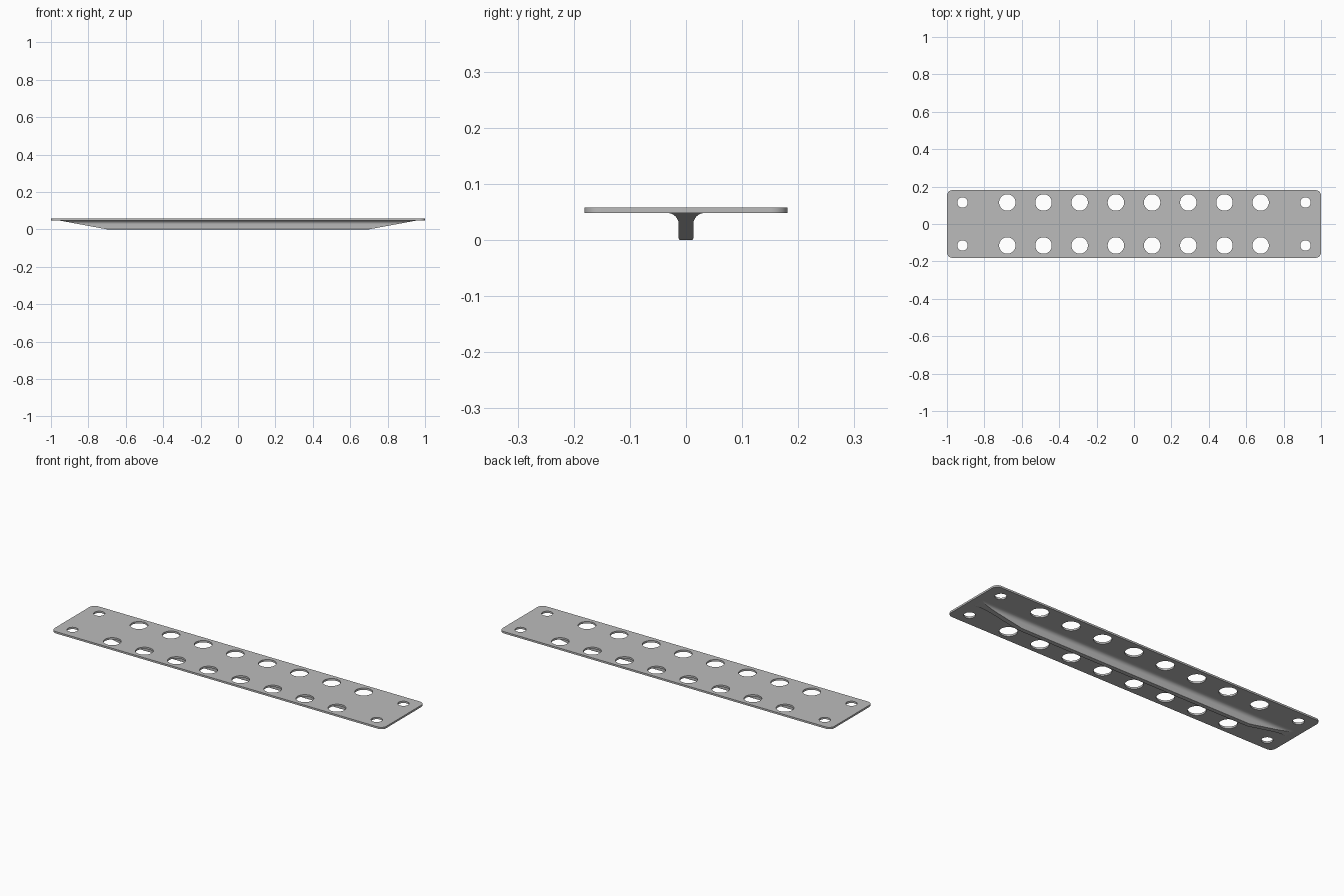
import bpy, bmesh, math

cube = bpy.data.objects.get("Cube")
if cube:
    bpy.data.objects.remove(cube)

# Single plain metal colour
grey = bpy.data.materials.new("plain_grey_metal")
grey.use_nodes = True
grey.diffuse_color = (0.5, 0.5, 0.5, 1)
grey.node_tree.nodes["Principled BSDF"].inputs["Base Color"].default_value = (0.5, 0.5, 0.5, 1)

TOP, UNDER = 0.058, 0.048
HALF_X, HALF_Y, CORNER = 1.0, 0.181, 0.03


def arc(cx, cy, r, start, end, steps):
    """Points on an arc, angles in degrees."""
    angles = [math.radians(start + (end - start) * i / steps) for i in range(steps + 1)]
    return [(cx + r * math.cos(a), cy + r * math.sin(a)) for a in angles]


def finish(obj):
    obj.data.materials.clear()
    obj.data.materials.append(grey)
    bpy.ops.object.select_all(action="DESELECT")
    obj.select_set(True)
    bpy.context.view_layer.objects.active = obj
    bpy.ops.object.shade_smooth_by_angle(angle=math.radians(30))


# Plate outline with rounded corners
outline = []
for sx, sy, start in ((1, 1, 0), (-1, 1, 90), (-1, -1, 180), (1, -1, 270)):
    outline += arc(sx * (HALF_X - CORNER), sy * (HALF_Y - CORNER), CORNER, start, start + 90, 10)
loops = [outline]

# Two mirrored rows: large lightening holes and small end holes
for y in (-0.115, 0.115):
    for i in range(8):
        loops.append(arc((i - 3.5) * 0.1935, y, 0.044, 0, 360, 48)[:-1])
    for x in (-0.917, 0.917):
        loops.append(arc(x, y, 0.028, 0, 360, 40)[:-1])

# Plate: filled flat curve, extruded and turned into a mesh
curve = bpy.data.curves.new("plate_outline", "CURVE")
curve.dimensions = "2D"
curve.fill_mode = "BOTH"
curve.extrude = (TOP - UNDER) / 2
for points in loops:
    spline = curve.splines.new("POLY")
    spline.points.add(len(points) - 1)
    for p, (x, y) in zip(spline.points, points):
        p.co = (x, y, 0, 1)
    spline.use_cyclic_u = True
plate = bpy.data.objects.new("perforated_plate", curve)
bpy.context.collection.objects.link(plate)
bpy.ops.object.select_all(action="DESELECT")
plate.select_set(True)
bpy.context.view_layer.objects.active = plate
bpy.ops.object.convert(target="MESH")
plate = bpy.context.object
bm = bmesh.new()
bm.from_mesh(plate.data)
bmesh.ops.remove_doubles(bm, verts=bm.verts, dist=1e-5)
bmesh.ops.translate(bm, verts=bm.verts, vec=(0, 0, (TOP + UNDER) / 2))
bmesh.ops.recalc_face_normals(bm, faces=bm.faces)
bm.to_mesh(plate.data)
bm.free()
finish(plate)

# Rib: half section (y, z) with rounded foot and fillet into the plate, mirrored
half = arc(0.010, 0.003, 0.003, -90, 0, 4) + arc(0.033, 0.028, 0.020, 180, 90, 10)
section = half + [(-y, z) for y, z in reversed(half)]


def rib_end(z):
    """Sloping ends run out towards the plate."""
    return 0.7 + z * 5.4


bm = bmesh.new()
left = [bm.verts.new((rib_end(z), y, z)) for y, z in section]
right = [bm.verts.new((-rib_end(z), y, z)) for y, z in section]
bm.faces.new(left)
bm.faces.new(right)
for i in range(len(section)):
    j = (i + 1) % len(section)
    bm.faces.new((left[i], left[j], right[j], right[i]))
bmesh.ops.recalc_face_normals(bm, faces=bm.faces)
mesh = bpy.data.meshes.new("stiffening_rib")
bm.to_mesh(mesh)
bm.free()
rib = bpy.data.objects.new("stiffening_rib", mesh)
bpy.context.collection.objects.link(rib)
finish(rib)
# Keep the sloping run-outs crisp and flat
for face in rib.data.polygons:
    if abs(face.normal.x) > 0.1:
        face.use_smooth = False
        for k in face.edge_keys:
            edge = next(e for e in rib.data.edges if e.key == k)
            edge.use_edge_sharp = True
